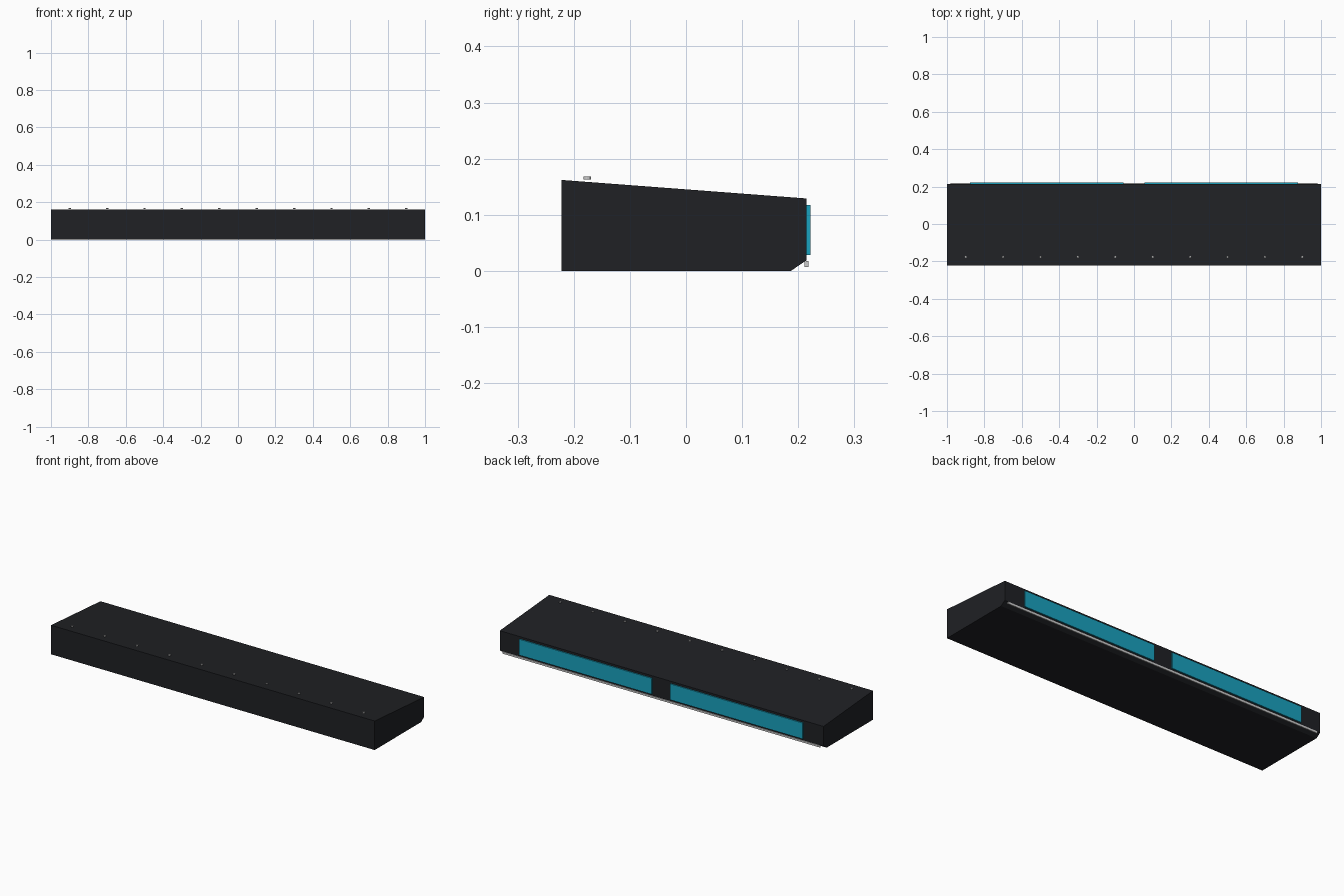
import bpy, bmesh
from mathutils import Matrix

if "Cube" in bpy.data.objects:
    bpy.data.objects.remove(bpy.data.objects["Cube"])


def material(name, color):
    m = bpy.data.materials.new(name)
    m.diffuse_color = color
    m.use_nodes = True
    m.node_tree.nodes["Principled BSDF"].inputs["Base Color"].default_value = m.diffuse_color
    return m


def finish(bm, name, mat=None):
    bmesh.ops.recalc_face_normals(bm, faces=bm.faces)
    me = bpy.data.meshes.new(name)
    bm.to_mesh(me)
    bm.free()
    ob = bpy.data.objects.new(name, me)
    bpy.context.collection.objects.link(ob)
    if mat:
        me.materials.append(mat)
    return ob


def box(name, x, y, z, mat=None):
    bm = bmesh.new()
    size = [b - a for a, b in (x, y, z)]
    mid = [(a + b) / 2 for a, b in (x, y, z)]
    bmesh.ops.create_cube(bm, size=1, matrix=Matrix.Translation(mid) @ Matrix.Diagonal((*size, 1)))
    return finish(bm, name, mat)


dark = material("dark_casing", (0.014, 0.015, 0.018, 1))
cyan = material("cyan_panel", (0.01, 0.36, 0.52, 1))
metal = material("light_metal", (0.6, 0.6, 0.6, 1))

# Casing: side profile with sloping top and chamfered rear foot, extruded along x
profile = [(-0.222, 0), (0.187, 0), (0.215, 0.019), (0.215, 0.129), (-0.222, 0.162)]
bm = bmesh.new()
face = bm.faces.new([bm.verts.new((-1, y, z)) for y, z in profile])
ext = bmesh.ops.extrude_face_region(bm, geom=[face])
bmesh.ops.translate(bm, vec=(2, 0, 0), verts=[v for v in ext["geom"] if isinstance(v, bmesh.types.BMVert)])
finish(bm, "casing", dark)

# Two rear panels
for side, x in (("left", (-0.876, -0.057)), ("right", (0.057, 0.876))):
    box(f"rear_panel_{side}", x, (0.213, 0.2215), (0.028, 0.117), cyan)

# Metal trim strip along the rear foot
box("rear_trim_strip", (-0.98, 0.98), (0.211, 0.218), (0.007, 0.018), metal)

# Row of small studs along the top
for i in range(10):
    bm = bmesh.new()
    bmesh.ops.create_cone(bm, cap_ends=True, segments=12, radius1=0.0065, radius2=0.0065, depth=0.005,
                          matrix=Matrix.Translation((-0.9 + 0.2 * i, -0.176, 0.1653)))
    finish(bm, f"top_stud_{i + 1}", metal)
